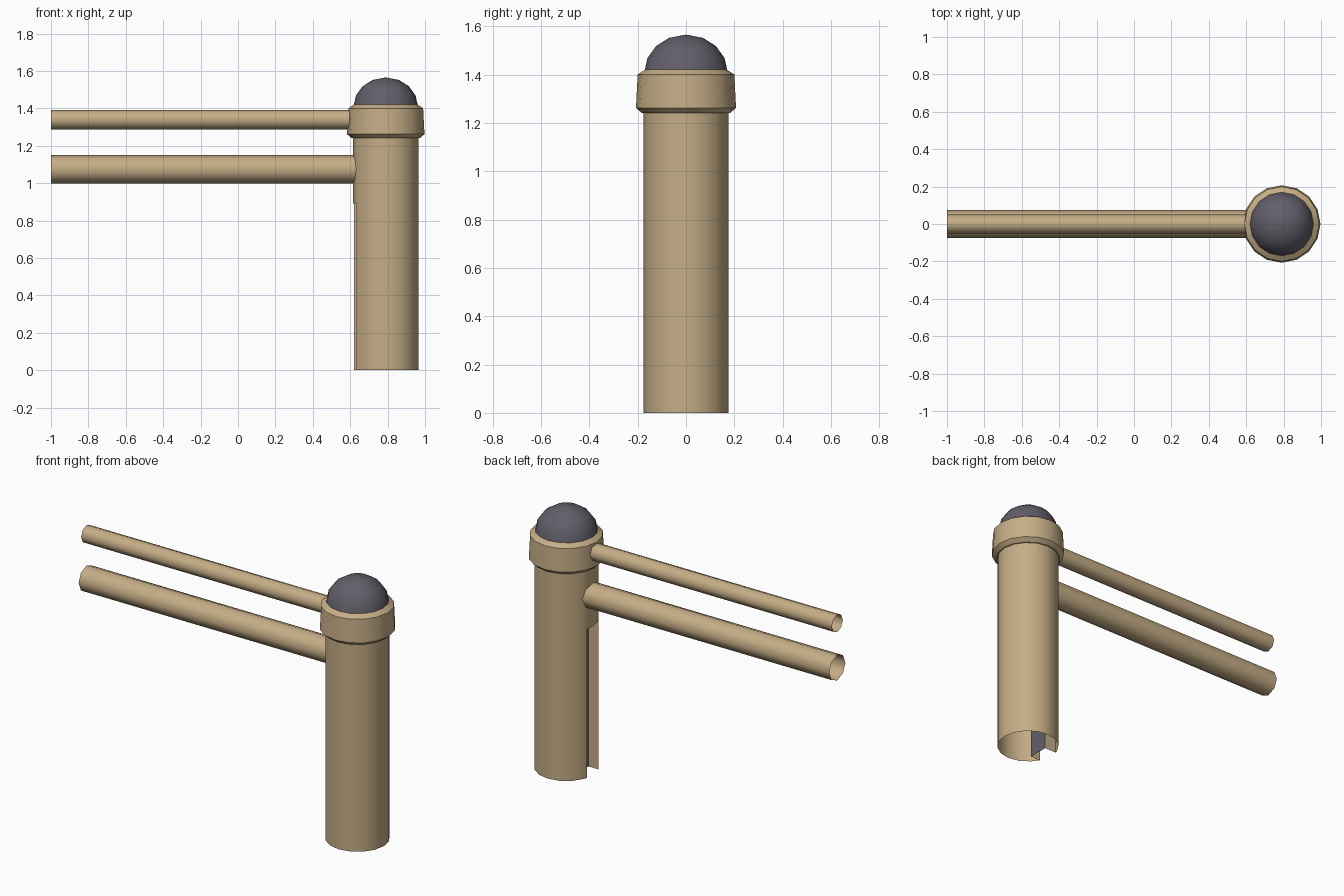
import bpy, bmesh
from math import sin, cos, pi, radians
from mathutils import Vector

cube = bpy.data.objects.get("Cube")
if cube:
    bpy.data.objects.remove(cube, do_unlink=True)


def material(name, rgb):
    m = bpy.data.materials.new(name)
    m.use_nodes = True
    m.diffuse_color = (*rgb, 1)
    bsdf = m.node_tree.nodes["Principled BSDF"]
    bsdf.inputs["Base Color"].default_value = (*rgb, 1)
    bsdf.inputs["Roughness"].default_value = 0.8
    return m


TAN = material("tan metal", (0.56, 0.42, 0.24))
GREY = material("dark grey", (0.12, 0.112, 0.14))
AXIS = 0.79      # x of the post's axis
RADIUS = 0.175
SIDES = 16


def finish(name, bm, mat, angle=40):
    bmesh.ops.remove_doubles(bm, verts=bm.verts, dist=0.0001)
    bmesh.ops.recalc_face_normals(bm, faces=bm.faces)
    mesh = bpy.data.meshes.new(name)
    bm.to_mesh(mesh)
    bm.free()
    mesh.materials.append(mat)
    ob = bpy.data.objects.new(name, mesh)
    bpy.context.collection.objects.link(ob)
    bpy.ops.object.select_all(action='DESELECT')
    ob.select_set(True)
    bpy.context.view_layer.objects.active = ob
    bpy.ops.object.shade_smooth_by_angle(angle=radians(angle))
    return ob


def loft(bm, rings, skip=lambda band, i: False):
    """Join closed rings of points with quads."""
    loops = [[bm.verts.new(p) for p in ring] for ring in rings]
    n = len(loops[0])
    for band, (a, b) in enumerate(zip(loops, loops[1:])):
        for i in range(n):
            j = (i + 1) % n
            if not skip(band, i):
                bm.faces.new((a[i], a[j], b[j], b[i]))


def ring(r, z, angles):
    return [Vector((AXIS + r * cos(a), r * sin(a), z)) for a in angles]


around = [2 * pi * i / SIDES for i in range(SIDES)]

# Post: open shell with a slot up its pipe side
slot_top = 0.89
slot_a, slot_b = radians(165), radians(207)
angles = sorted([a for a in around] + [slot_a, slot_b])
bm = bmesh.new()
loft(bm, [ring(RADIUS, z, angles) for z in (0, slot_top, 1.26)],
     lambda band, i: band == 0 and slot_a - 0.001 <= angles[i] < slot_b - 0.001)
finish("post", bm, TAN)

# Slot lining: two cheeks and a ceiling, with a dark plate at the back
back_x = AXIS - 0.09
edges = [Vector((AXIS + RADIUS * cos(a), RADIUS * sin(a), 0)) for a in (slot_a, slot_b)]
backs = [Vector((back_x, e.y, 0)) for e in edges]
up = Vector((0, 0, slot_top))


def panel(name, points, mat):
    bm = bmesh.new()
    bm.faces.new([bm.verts.new(p) for p in points])
    finish(name, bm, mat)


for side, e, b in zip(("back", "front"), edges, backs):
    panel("slot_cheek_" + side, (e, b, b + up, e + up), TAN)
panel("slot_ceiling", (edges[0] + up, edges[1] + up, backs[1] + up, backs[0] + up), TAN)
panel("slot_back_plate", (backs[0], backs[1], backs[1] + up, backs[0] + up), GREY)

# Collar around the top of the post
bm = bmesh.new()
profile = [(0.174, 1.24), (0.182, 1.24), (0.207, 1.262), (0.2, 1.4), (0.17, 1.42), (0.1, 1.42)]
loft(bm, [ring(r, z, around) for r, z in profile])
finish("collar", bm, TAN, 25)

# Dark dome cap
bm = bmesh.new()
steps = [radians(d) for d in (0, 22, 44, 66, 90)]
loft(bm, [ring(0.172 * cos(t) + 0.0002, 1.41 + 0.155 * sin(t), around) for t in steps])
bmesh.ops.holes_fill(bm, edges=[e for e in bm.edges if e.is_boundary], sides=0)
finish("dome", bm, GREY, 60)


# Two open pipes running out from the post
def pipe(name, r, z, inner_x):
    bm = bmesh.new()
    turn = [2 * pi * i / 8 for i in range(8)]
    loft(bm, [[Vector((x, r * cos(a), z + r * sin(a))) for a in turn]
              for x in (-1, inner_x)])
    finish(name, bm, TAN, 50)


pipe("upper_pipe", 0.052, 1.34, AXIS - 0.15)
pipe("lower_pipe", 0.076, 1.075, AXIS - 0.13)
